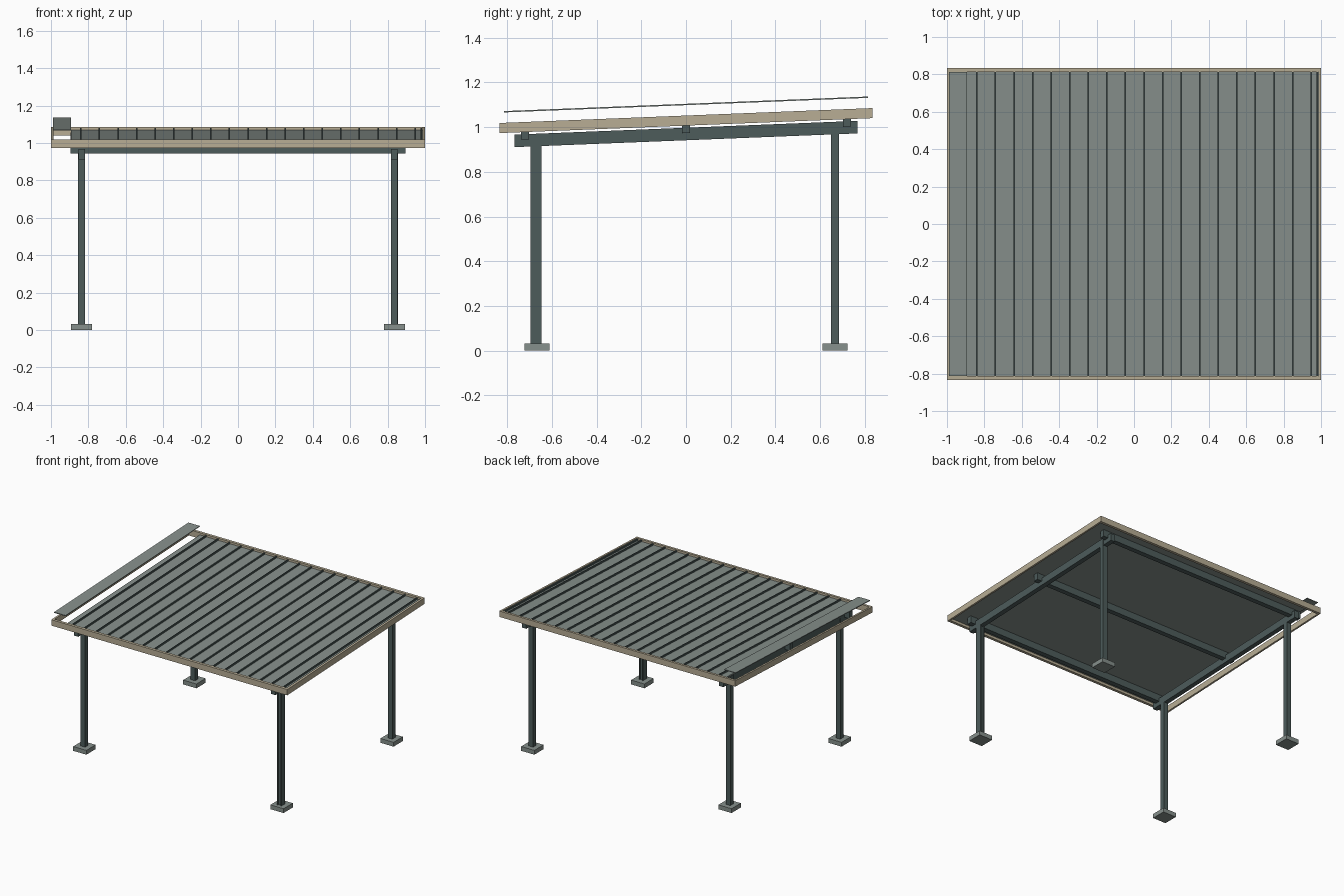
import bpy
import bmesh

if "Cube" in bpy.data.objects:
    bpy.data.objects.remove(bpy.data.objects["Cube"])

SLOPE = 0.04  # roof rise per unit of y


def material(name, rgb):
    m = bpy.data.materials.new(name)
    m.diffuse_color = (*rgb, 1.0)
    m.use_nodes = True
    m.node_tree.nodes["Principled BSDF"].inputs["Base Color"].default_value = m.diffuse_color
    return m


SHEET = material("grey_green_sheet", (0.24, 0.28, 0.262))
STEEL = material("dark_green_steel", (0.075, 0.107, 0.105))
TRIM = material("tan_trim", (0.48, 0.42, 0.30))


def boxes(name, mat, spans, sloped=True):
    """One object made of boxes (x0, x1, y0, y1, z0, z1); z follows the roof pitch if sloped."""
    bm = bmesh.new()
    for x0, x1, y0, y1, z0, z1 in spans:
        made = bmesh.ops.create_cube(bm, size=1.0)["verts"]
        for v in made:
            x = x0 if v.co.x < 0 else x1
            y = y0 if v.co.y < 0 else y1
            z = z0 if v.co.z < 0 else z1
            v.co = (x, y, z + (SLOPE * y if sloped else 0.0))
    mesh = bpy.data.meshes.new(name)
    bm.to_mesh(mesh)
    bm.free()
    mesh.materials.append(mat)
    ob = bpy.data.objects.new(name, mesh)
    bpy.context.collection.objects.link(ob)
    return ob


# Tan fascia frame around the roof
HX, HY = 1.0, 0.833
BOT, TOP = 1.0065, 1.0515
boxes("front_fascia", TRIM, [(-HX, HX, -HY, -HY + 0.02, BOT, TOP)])
boxes("back_fascia", TRIM, [(-HX, HX, HY - 0.02, HY, BOT, TOP)])
for side, label in ((-1, "left"), (1, "right")):
    a, b = sorted((side * HX, side * (HX - 0.014)))
    boxes(label + "_fascia", TRIM, [(a, b, -HY + 0.02, HY - 0.02, BOT, TOP)])

# Roof deck with an open bay on the left
EY = HY - 0.02
DECK = 1.0355
boxes("roof_deck", SHEET, [(-0.893, 0.986, -EY, EY, DECK - 0.01, DECK)])

# Raised seams between the roof sheets
seams = [-0.84 + 0.0993 * k for k in range(19)] + [0.981]
boxes("roof_seams", STEEL,
      [(x - 0.004, x + 0.004, -EY, EY, DECK, DECK + 0.012) for x in seams])

# Loose sheet lifted above the open bay
boxes("lifted_sheet", SHEET, [(-0.99, -0.893, -EY, EY, 1.098, 1.104)])

# Purlins across the roof
for y, label in ((-0.72, "front"), (0.0, "middle"), (0.72, "back")):
    boxes(label + "_purlin", STEEL,
          [(-0.895, 0.895, y - 0.018, y + 0.018, 0.973, DECK - 0.01)])

# Sloped side beams, posts and footings
PX, PY = 0.836, 0.666
for sx, lx in ((-1, "left"), (1, "right")):
    x = sx * PX
    boxes(lx + "_beam", STEEL, [(x - 0.018, x + 0.018, -0.767, 0.767, 0.941, 0.997)])
    for sy, ly in ((-1, "front"), (1, "back")):
        y = sy * PY
        top = 0.985 + SLOPE * y
        name = ly + "_" + lx
        if (sx, sy) == (1, -1):
            # Channelled post: two flanges and a web
            yc = y - 0.005
            spans = [(x - 0.0175, x - 0.0105, yc - 0.024, yc + 0.024, 0.03, top),
                     (x + 0.0105, x + 0.0175, yc - 0.024, yc + 0.024, 0.03, top),
                     (x - 0.0105, x + 0.0105, yc - 0.016, yc + 0.016, 0.03, top)]
        else:
            spans = [(x - 0.0185, x + 0.0185, y - 0.0185, y + 0.0185, 0.03, top)]
        boxes(name + "_post", STEEL, spans, sloped=False)
        boxes(name + "_footing", SHEET,
              [(x - 0.056, x + 0.056, y - 0.056, y + 0.056, 0.0, 0.033)], sloped=False)
